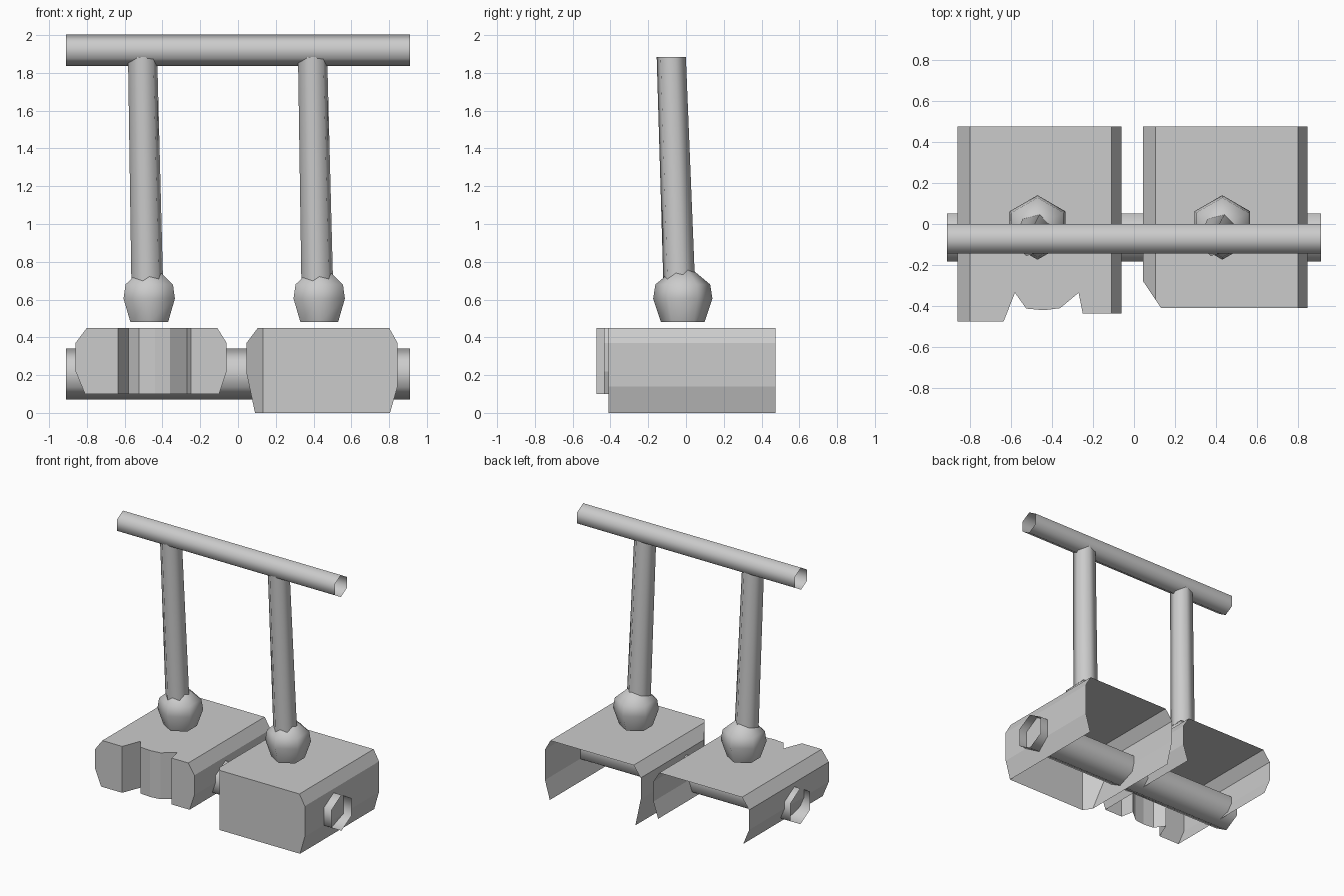
import bpy
from math import cos, sin, pi, radians
from mathutils import Vector

if "Cube" in bpy.data.objects:
    bpy.data.objects.remove(bpy.data.objects["Cube"])

BACK, TOP = 0.475, 0.45


def make(name, verts, faces, smooth=False):
    me = bpy.data.meshes.new(name)
    me.from_pydata(verts, [], faces)
    me.update()
    for p in me.polygons:
        p.use_smooth = smooth
    ob = bpy.data.objects.new(name, me)
    bpy.context.collection.objects.link(ob)
    return ob


def rings_mesh(name, rings, apex=None):
    """Skin stacked six-sided rings; the ends stay open unless an apex is given."""
    n = len(rings[0])
    verts = [v for r in rings for v in r]
    faces = [(k * n + i, k * n + (i + 1) % n, (k + 1) * n + (i + 1) % n, (k + 1) * n + i)
             for k in range(len(rings) - 1) for i in range(n)]
    if apex:
        a, base = len(verts), (len(rings) - 1) * n
        verts.append(apex)
        faces += [(base + i, base + (i + 1) % n, a) for i in range(n)]
    return make(name, verts, faces, smooth=True)


def ring_z(x, y, z, r, turn=0.0):
    return [(x + r * cos(turn + i * pi / 3), y + r * sin(turn + i * pi / 3), z) for i in range(6)]


def rod(name, y, z, r):
    """Open hexagonal tube along x with a corner pointing up."""
    rings = [[(x, y + r * sin(i * pi / 3), z + r * cos(i * pi / 3)) for i in range(6)]
             for x in (0.91, -0.91)]
    rings_mesh(name, rings)


def shell(name, left, right, plan, bottom):
    """Hood open at the back and below. left/right are (x, z) side profiles
    from bottom to top, plan is the (x, y) outline of the front panel."""
    def front_y(x):
        for (x0, y0), (x1, y1) in zip(plan, plan[1:]):
            if x <= x1:
                return y0 + (y1 - y0) * (x - x0) / (x1 - x0)
        return plan[-1][1]

    verts, faces = [], []

    def add(x, y, z):
        verts.append((x, y, z))
        return len(verts) - 1

    lf = [add(x, front_y(x), z) for x, z in left]
    lb = [add(x, BACK, z) for x, z in left]
    rf = [add(x, front_y(x), z) for x, z in right]
    rb = [add(x, BACK, z) for x, z in right]
    cols = [(add(x, y, TOP), add(x, y, bottom)) for x, y in plan[1:-1]]
    # side walls
    for i in range(len(left) - 1):
        faces.append((lf[i], lf[i + 1], lb[i + 1], lb[i]))
        faces.append((rf[i + 1], rf[i], rb[i], rb[i + 1]))
    # top sheet
    faces.append([lb[-1], lf[-1]] + [c[0] for c in cols] + [rf[-1], rb[-1]])
    # front panel
    faces.append(lf[::-1] + [cols[0][1], cols[0][0]])
    for a, b in zip(cols, cols[1:]):
        faces.append((a[0], a[1], b[1], b[0]))
    faces.append([cols[-1][0], cols[-1][1]] + rf)
    make(name, verts, faces)


# shorter hood with a notched front
shell("left_hood",
      [(-0.81, 0.10), (-0.86, 0.22), (-0.86, 0.37), (-0.80, TOP)],
      [(-0.10, 0.10), (-0.06, 0.22), (-0.06, 0.37), (-0.11, TOP)],
      [(-0.86, -0.475), (-0.635, -0.475), (-0.58, -0.335), (-0.525, -0.412), (-0.44, -0.42),
       (-0.36, -0.41), (-0.27, -0.335), (-0.25, -0.435), (-0.06, -0.435)], 0.10)

# taller hood with one clipped corner
shell("right_hood",
      [(0.09, 0.0), (0.045, 0.21), (0.045, 0.37), (0.105, TOP)],
      [(0.805, 0.0), (0.845, 0.14), (0.845, 0.37), (0.80, TOP)],
      [(0.045, -0.28), (0.132, -0.41), (0.845, -0.41)], 0.0)

# axle through the hoods and crossbar at the top
rod("axle", -0.065, 0.205, 0.135)
rod("crossbar", -0.073, 1.92, 0.083)

# two knobs with leaning posts
for side, cx in (("left", -0.47), ("right", 0.43)):
    cy = -0.017
    rings = [ring_z(cx, cy, z, r, pi / 6) for z, r in ((0.48, 0.115), (0.605, 0.157), (0.68, 0.145))]
    rings_mesh(side + "_knob", rings, Vector((cx, cy, 0.80)))
    t = radians(15)
    rings_mesh(side + "_post", [ring_z(cx - 0.01, -0.035, 0.66, 0.087, t),
                                ring_z(cx - 0.035, -0.078, 1.885, 0.08, t)])
